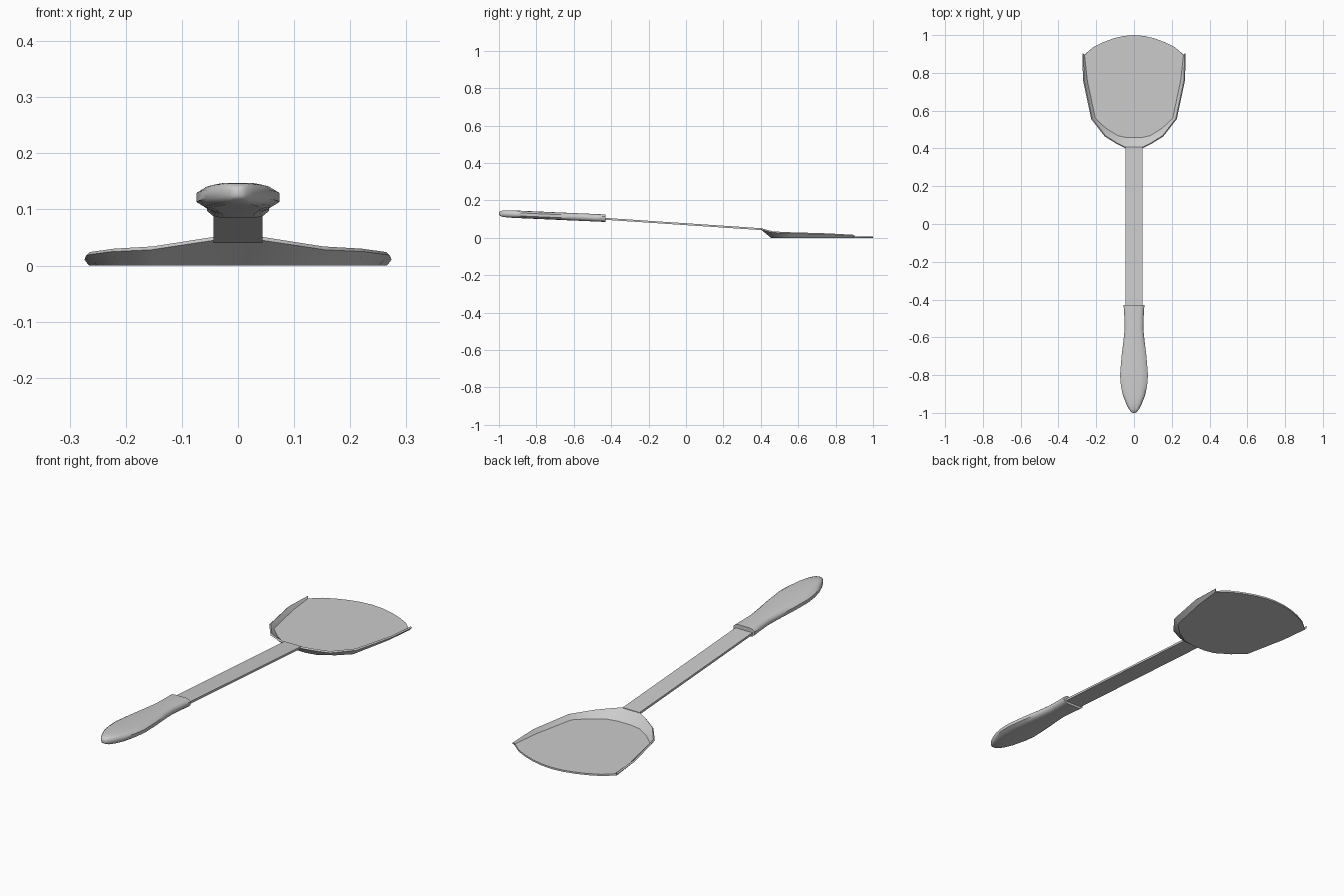
import bpy, math

if "Cube" in bpy.data.objects:
    bpy.data.objects.remove(bpy.data.objects["Cube"])


def add_mesh(name, verts, faces, thickness=0, angle=35):
    me = bpy.data.meshes.new(name)
    me.from_pydata(verts, [], faces)
    me.update()
    ob = bpy.data.objects.new(name, me)
    bpy.context.collection.objects.link(ob)
    bpy.context.view_layer.objects.active = ob
    ob.select_set(True)
    if thickness:
        mod = ob.modifiers.new("Thickness", 'SOLIDIFY')
        mod.thickness = thickness
        mod.offset = -1
        mod.use_even_offset = True
        bpy.ops.object.modifier_apply(modifier=mod.name)
    bpy.ops.object.shade_smooth_by_angle(angle=math.radians(angle))
    ob.select_set(False)
    return ob


def mirror(half):
    """Right half, ordered from the back outwards, becomes left-to-right."""
    return [(-x, y, z) for x, y, z in reversed(half)] + half


# Blade: flat floor, upturned rim along back and sides, curved front edge
floor_z = 0.008
floor = mirror([(x, y, floor_z) for x, y in
                [(0.035, 0.457), (0.085, 0.467), (0.15, 0.508), (0.205, 0.56),
                 (0.247, 0.76), (0.262, 0.895)]])
rim = mirror([(0.043, 0.405, 0.051), (0.088, 0.428, 0.044), (0.152, 0.468, 0.034),
              (0.221, 0.558, 0.030), (0.264, 0.76, 0.024), (0.268, 0.902, 0.016)])
front = [(0.25 * math.cos(t), 0.912 + 0.088 * math.sin(t) ** 0.9, floor_z)
         for t in (math.pi * i / 10 for i in range(1, 10))]
front = [(0.27 * k / 5, 1.0 - 0.098 * abs(k / 5) ** 1.9, floor_z) for k in range(4, -5, -1)]
n = len(floor)
verts = floor + rim + front
faces = [list(range(n)) + list(range(2 * n, 2 * n + len(front)))]
faces += [(i, n + i, n + i + 1, i + 1) for i in range(n - 1)]
add_mesh("blade", verts, faces, 0.008)

# Shaft: flat bar rising toward the handle
w = 0.044
add_mesh("shaft", [(-w, 0.408, 0.051), (-w, -0.47, 0.109),
                   (w, -0.47, 0.109), (w, 0.408, 0.051)], [(0, 1, 2, 3)], 0.01)

# Handle grip: rounded flat sections lofted along a tilted axis
sections = [(-0.43, 0.055, 0.020), (-0.475, 0.052, 0.020), (-0.55, 0.049, 0.020),
            (-0.62, 0.056, 0.020), (-0.70, 0.066, 0.020), (-0.80, 0.074, 0.020),
            (-0.86, 0.069, 0.020), (-0.91, 0.058, 0.020), (-0.95, 0.042, 0.0195),
            (-0.98, 0.027, 0.017), (-0.995, 0.015, 0.012), (-1.0, 0.007, 0.007)]
profile = [(0.55, 1), (0.8, 0.85), (1, 0.4), (1, -0.4), (0.8, -0.85), (0.55, -1)]
profile += [(-x, z) for x, z in reversed(profile)]
m = len(profile)
verts = [(px * hw, y, 0.105 + (-0.43 - y) * 0.044 + pz * hh)
         for y, hw, hh in sections for px, pz in profile]
faces = [(r * m + i, r * m + (i + 1) % m, (r + 1) * m + (i + 1) % m, (r + 1) * m + i)
         for r in range(len(sections) - 1) for i in range(m)]
faces += [list(range(m))[::-1], list(range(len(verts) - m, len(verts)))]
add_mesh("handle", verts, faces, angle=50)
